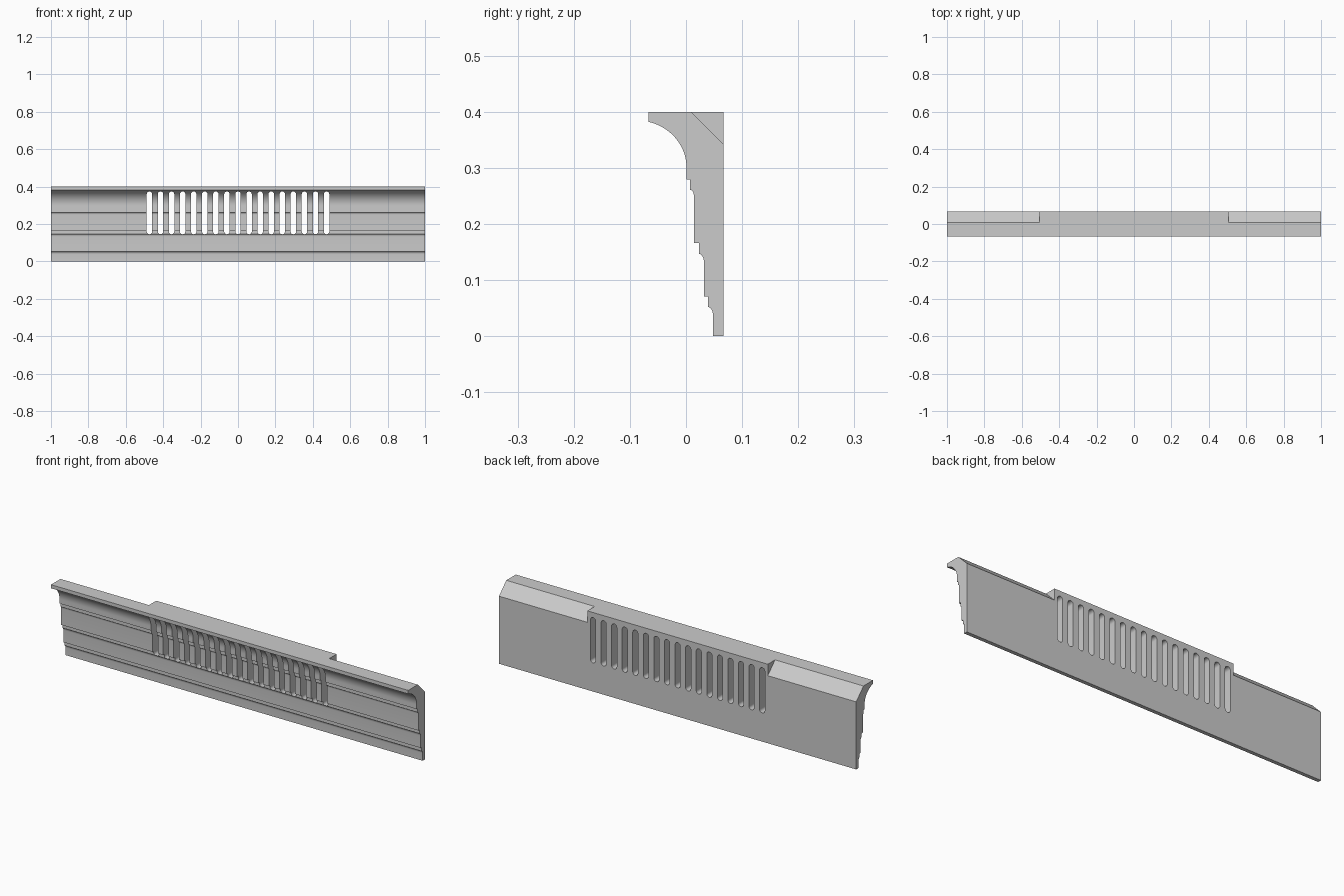
import bpy, bmesh, math

if "Cube" in bpy.data.objects:
    bpy.data.objects.remove(bpy.data.objects["Cube"])


def cove(y0, z0, y1, z1, n, end=90):
    """Concave elliptical sweep from a vertical tangent at (y0,z0) to (y1,z1)."""
    e = math.radians(end)
    ry, rz = (y0 - y1) / (1 - math.cos(e)), (z1 - z0) / math.sin(e)
    return [(y0 - ry + ry * math.cos(e * i / n), z0 + rz * math.sin(e * i / n))
            for i in range(n + 1)]


def add_prism(bm, points, direction):
    face = bm.faces.new([bm.verts.new(p) for p in points])
    ext = bmesh.ops.extrude_face_region(bm, geom=[face])
    moved = [v for v in ext["geom"] if isinstance(v, bmesh.types.BMVert)]
    bmesh.ops.translate(bm, verts=moved, vec=direction)


def make_object(name, prisms):
    bm = bmesh.new()
    for points, direction in prisms:
        add_prism(bm, points, direction)
    bmesh.ops.recalc_face_normals(bm, faces=bm.faces)
    mesh = bpy.data.meshes.new(name)
    bm.to_mesh(mesh)
    bm.free()
    obj = bpy.data.objects.new(name, mesh)
    bpy.context.collection.objects.link(obj)
    return obj


# Stepped moulding profile (y, z), swept along x
BACK, TOP = 0.067, 0.40
profile = [(BACK, TOP), (BACK, 0), (0.048, 0)]
profile += cove(0.048, 0.038, 0.039, 0.052, 6) + [(0.039, 0.071), (0.032, 0.071)]
profile += cove(0.032, 0.132, 0.023, 0.147, 6) + [(0.023, 0.166), (0.014, 0.166)]
profile += cove(0.014, 0.25, 0.007, 0.261, 6) + [(0.007, 0.279), (0.001, 0.279)]
profile += cove(0.001, 0.30, -0.067, 0.382, 20, 77) + [(-0.067, TOP)]
moulding = make_object("vented_moulding", [([(-1, y, z) for y, z in profile], (2, 0, 0))])

# Rear bevels at both ends, leaving the middle block full
bevel = [(0.009, TOP), (BACK, 0.342), (BACK + 0.058, 0.342 + 0.058), (0.067, 0.458)]
bevel_cutter = make_object("bevel_cutter", [
    ([(x, y, z) for y, z in bevel], (0.595, 0, 0)) for x in (-1.1, 0.505)])

# Row of vertical round-ended vent slots
COUNT, PITCH, R = 17, 0.0592, 0.0145
Z_LOW, Z_HIGH = 0.145 + R, 0.374 - R


def slot(cx, n=10):
    pts = []
    for cz, start in ((Z_HIGH, 0), (Z_LOW, math.pi)):
        for i in range(n + 1):
            a = start + math.pi * i / n
            pts.append((cx + R * math.cos(a), -0.2, cz + R * math.sin(a)))
    return pts


slot_cutter = make_object("slot_cutter", [
    (slot((i - (COUNT - 1) / 2) * PITCH), (0, 0.4, 0)) for i in range(COUNT)])

# Cut and shade
bpy.context.view_layer.objects.active = moulding
moulding.select_set(True)
for cutter in (bevel_cutter, slot_cutter):
    cutter.hide_render = True
    mod = moulding.modifiers.new(cutter.name, 'BOOLEAN')
    mod.operation, mod.solver, mod.object = 'DIFFERENCE', 'EXACT', cutter
    bpy.ops.object.modifier_apply(modifier=mod.name)
    bpy.data.objects.remove(cutter)
bpy.ops.object.shade_smooth_by_angle(angle=math.radians(30))
